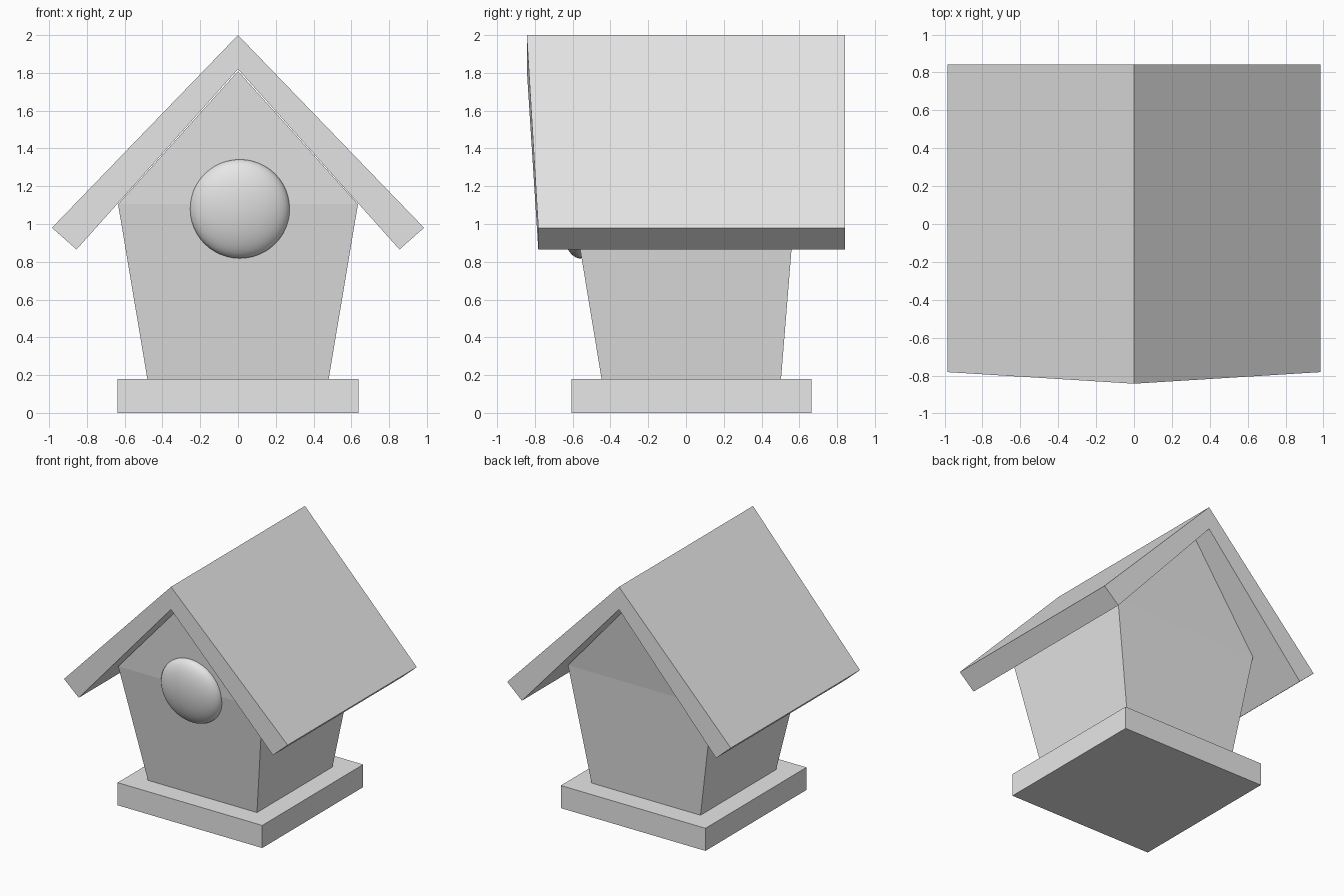
import bpy
import bmesh
from mathutils import Matrix

cube = bpy.data.objects.get("Cube")
if cube:
    bpy.data.objects.remove(cube, do_unlink=True)

# Single plain finish
GREY = (0.8, 0.8, 0.8, 1)
paint = bpy.data.materials.new("light grey")
paint.use_nodes = True
paint.diffuse_color = GREY
paint.node_tree.nodes["Principled BSDF"].inputs["Base Color"].default_value = GREY


def finish(bm, name):
    """Turn a bmesh into a painted object."""
    bmesh.ops.recalc_face_normals(bm, faces=bm.faces)
    mesh = bpy.data.meshes.new(name)
    bm.to_mesh(mesh)
    bm.free()
    mesh.materials.append(paint)
    obj = bpy.data.objects.new(name, mesh)
    bpy.context.collection.objects.link(obj)
    return obj


def extrude_profile(name, points, caps):
    """Join a front and a back outline; each point is (x, z, front y, back y)."""
    bm = bmesh.new()
    front = [bm.verts.new((x, yf, z)) for x, z, yf, yb in points]
    back = [bm.verts.new((x, yb, z)) for x, z, yf, yb in points]
    for i in range(len(points)):
        bm.faces.new((front[i - 1], front[i], back[i], back[i - 1]))
    for cap in caps:
        for ring in (front, back):
            bm.faces.new([ring[i] for i in cap])
    return finish(bm, name)


def mirrored(half, peak):
    """Outline from a right half going up, a peak, and its mirror."""
    return half + peak + [(-x, *rest) for x, *rest in reversed(half)]


# Floor slab
extrude_profile("base", mirrored([(0.637, 0, -0.605, 0.665), (0.637, 0.18, -0.605, 0.665)], []),
                [(0, 1, 2, 3)])

# Walls flare outward, with a gable leaning over each end
extrude_profile("house_walls",
                mirrored([(0.48, 0.18, -0.447, 0.503), (0.635, 1.105, -0.6, 0.578)],
                         [(0, 1.81, -0.65, 0.685)]),
                [(0, 1, 3, 4), (1, 2, 3)])

# Two thick roof slopes, with the ridge jutting forward
EAVE, RIDGE, REAR = -0.782, -0.843, 0.843
roof = [(0.855, 0.865, EAVE, REAR), (0.985, 0.98, EAVE, REAR), (0, 2, RIDGE, REAR),
        (-0.985, 0.98, EAVE, REAR), (-0.855, 0.865, EAVE, REAR), (0, 1.82, RIDGE, REAR)]
extrude_profile("roof", roof, [(0, 1, 2, 5), (2, 3, 4, 5)])

# Flattened round entrance, tilted to lie on the front wall
bm = bmesh.new()
place = (Matrix.Translation((0.01, -0.592, 1.08)) @ Matrix.Rotation(0.13, 4, 'X')
         @ Matrix.Diagonal((0.264, 0.1, 0.264, 1)) @ Matrix.Rotation(1.5708, 4, 'X'))
bmesh.ops.create_uvsphere(bm, u_segments=48, v_segments=24, radius=1, matrix=place)
for face in bm.faces:
    face.smooth = True
finish(bm, "entrance_disc")
